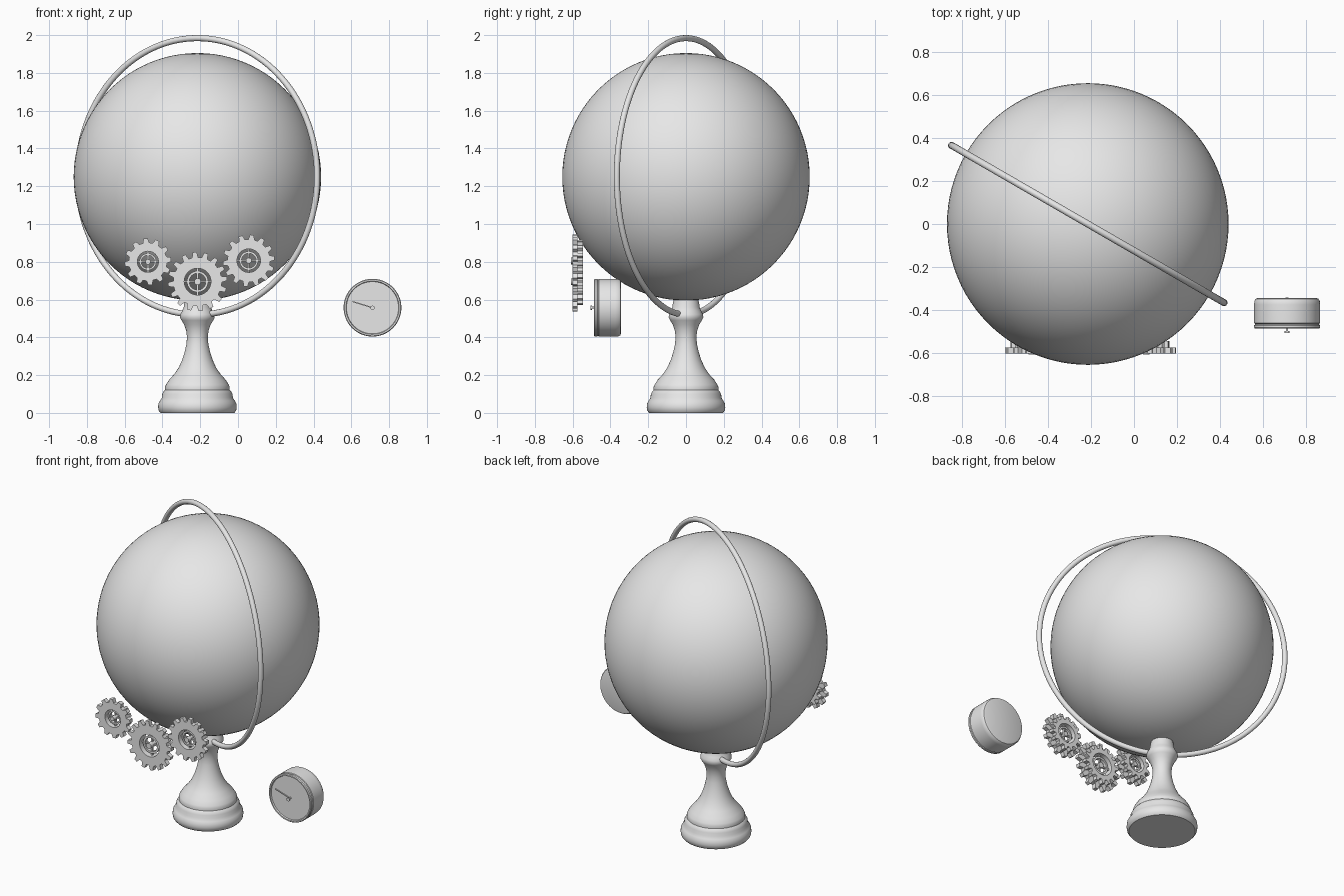
import bpy, bmesh, math
from mathutils import Matrix

if "Cube" in bpy.data.objects:
    bpy.data.objects.remove(bpy.data.objects["Cube"])

CX = -0.215                      # axis of globe, ring and stand
FACE_FRONT = Matrix.Rotation(math.pi / 2, 4, 'X')   # local z -> -y

grey = bpy.data.materials.new("plain grey")
grey.diffuse_color = (0.8, 0.8, 0.8, 1)
grey.use_nodes = True
grey.node_tree.nodes["Principled BSDF"].inputs["Base Color"].default_value = grey.diffuse_color


def finish(name, bm, matrix, smooth=True):
    bmesh.ops.recalc_face_normals(bm, faces=bm.faces)
    me = bpy.data.meshes.new(name)
    bm.to_mesh(me)
    bm.free()
    me.materials.append(grey)
    me.transform(matrix)
    ob = bpy.data.objects.new(name, me)
    bpy.context.collection.objects.link(ob)
    if smooth:
        bpy.ops.object.select_all(action='DESELECT')
        ob.select_set(True)
        bpy.context.view_layer.objects.active = ob
        bpy.ops.object.shade_smooth_by_angle(angle=math.radians(35))
    return ob


def lathe(name, profile, matrix, steps=64):
    """Revolve (radius, height) points around local z."""
    bm = bmesh.new()
    vs = [bm.verts.new((r, 0, h)) for r, h in profile]
    es = [bm.edges.new(p) for p in zip(vs, vs[1:])]
    bmesh.ops.spin(bm, geom=vs + es, cent=(0, 0, 0), axis=(0, 0, 1),
                   angle=math.tau, steps=steps, use_merge=True)
    bmesh.ops.remove_doubles(bm, verts=bm.verts, dist=1e-5)
    finish(name, bm, matrix)


def gear(name, teeth, r_tip, r_root, r_hole, h0, h1, matrix, turn=0.0):
    """Toothed ring between local heights h0 and h1."""
    bm = bmesh.new()
    rows = []
    for i in range(teeth):
        for f, r in ((-0.32, r_root), (-0.17, r_tip), (0.17, r_tip), (0.32, r_root)):
            a = turn + (i + f) * math.tau / teeth
            c, s = math.cos(a), math.sin(a)
            rows.append([bm.verts.new((q * c, q * s, h)) for q, h in
                         ((r, h0), (r, h1), (r_hole, h1), (r_hole, h0))])
    for a, b in zip(rows, rows[1:] + rows[:1]):
        for k in range(4):
            m = (k + 1) % 4
            bm.faces.new((a[k], a[m], b[m], b[k]))
    finish(name, bm, matrix, smooth=False)


def box(name, size, matrix):
    bm = bmesh.new()
    bmesh.ops.create_cube(bm, size=1, matrix=Matrix.Diagonal((*size, 1)))
    finish(name, bm, matrix, smooth=False)


# Globe
bm = bmesh.new()
bmesh.ops.create_uvsphere(bm, u_segments=96, v_segments=48, radius=0.655)
finish("globe", bm, Matrix.Translation((CX, 0, 1.25)))

# Upright meridian ring, turned 30 degrees about the vertical
R, T = 0.732, 0.016
tube = [(R + T * math.cos(k * math.tau / 16), T * math.sin(k * math.tau / 16))
        for k in range(17)]
lathe("meridian_ring", tube, Matrix.Translation((CX, 0, 1.252))
      @ Matrix.Rotation(math.radians(-30), 4, 'Z') @ FACE_FRONT, 128)

# Turned stand
lathe("stand", [(0, 0), (0.195, 0), (0.205, 0.012), (0.208, 0.03), (0.206, 0.05),
                (0.198, 0.064), (0.188, 0.08), (0.186, 0.1), (0.178, 0.115),
                (0.171, 0.122), (0.171, 0.138), (0.166, 0.15), (0.15, 0.175),
                (0.122, 0.206), (0.099, 0.24), (0.081, 0.28), (0.068, 0.32),
                (0.058, 0.365), (0.055, 0.4), (0.059, 0.435), (0.07, 0.467),
                (0.084, 0.49), (0.092, 0.505), (0.09, 0.522), (0.08, 0.54),
                (0.072, 0.56), (0.069, 0.585), (0.064, 0.605), (0, 0.61)],
      Matrix.Translation((CX, 0, 0)))

# Three double gears with spoked hubs
for label, x, z, r, n in (("left", -0.477, 0.80, 0.124, 12),
                          ("middle", -0.214, 0.695, 0.157, 16),
                          ("right", 0.057, 0.806, 0.138, 14)):
    M = Matrix.Translation((x, 0, z)) @ FACE_FRONT
    hole = r * 0.45
    gear(label + "_front_gear", n, r, r * 0.82, hole, 0.574, 0.602, M, 0.1)
    gear(label + "_back_gear", n, r * 0.79, r * 0.64, hole, 0.545, 0.574, M, 0.3)
    lathe(label + "_hub_ring", [(hole * 0.62, 0.56), (hole * 0.8, 0.56),
                                (hole * 0.8, 0.585), (hole * 0.62, 0.585),
                                (hole * 0.62, 0.56)], M, 32)
    lathe(label + "_hub", [(0, 0.555), (hole * 0.25, 0.555),
                           (hole * 0.25, 0.608), (0, 0.608)], M, 24)
    for k in range(2):
        box(f"{label}_spoke_{k}", (hole * 2.05, 0.009, 0.012),
            M @ Matrix.Translation((0, 0, 0.572))
            @ Matrix.Rotation(k * math.pi / 2, 4, 'Z'))

# Round gauge: case with rim and recessed dial
G = Matrix.Translation((0.712, 0, 0.557)) @ FACE_FRONT
lathe("gauge_case", [(0, 0.343), (0.135, 0.344), (0.146, 0.348), (0.152, 0.358),
                     (0.153, 0.375), (0.153, 0.461), (0.149, 0.464), (0.149, 0.468),
                     (0.153, 0.471), (0.153, 0.482), (0.149, 0.487), (0.141, 0.487),
                     (0.138, 0.478), (0, 0.478)], G)
lathe("needle_pivot", [(0, 0.478), (0.005, 0.478), (0.005, 0.498), (0.011, 0.498),
                       (0.011, 0.506), (0, 0.506)], G, 24)
box("gauge_needle", (0.11, 0.006, 0.004),
    G @ Matrix.Rotation(math.radians(-17), 4, 'Z')
    @ Matrix.Translation((-0.055, 0, 0.484)))
